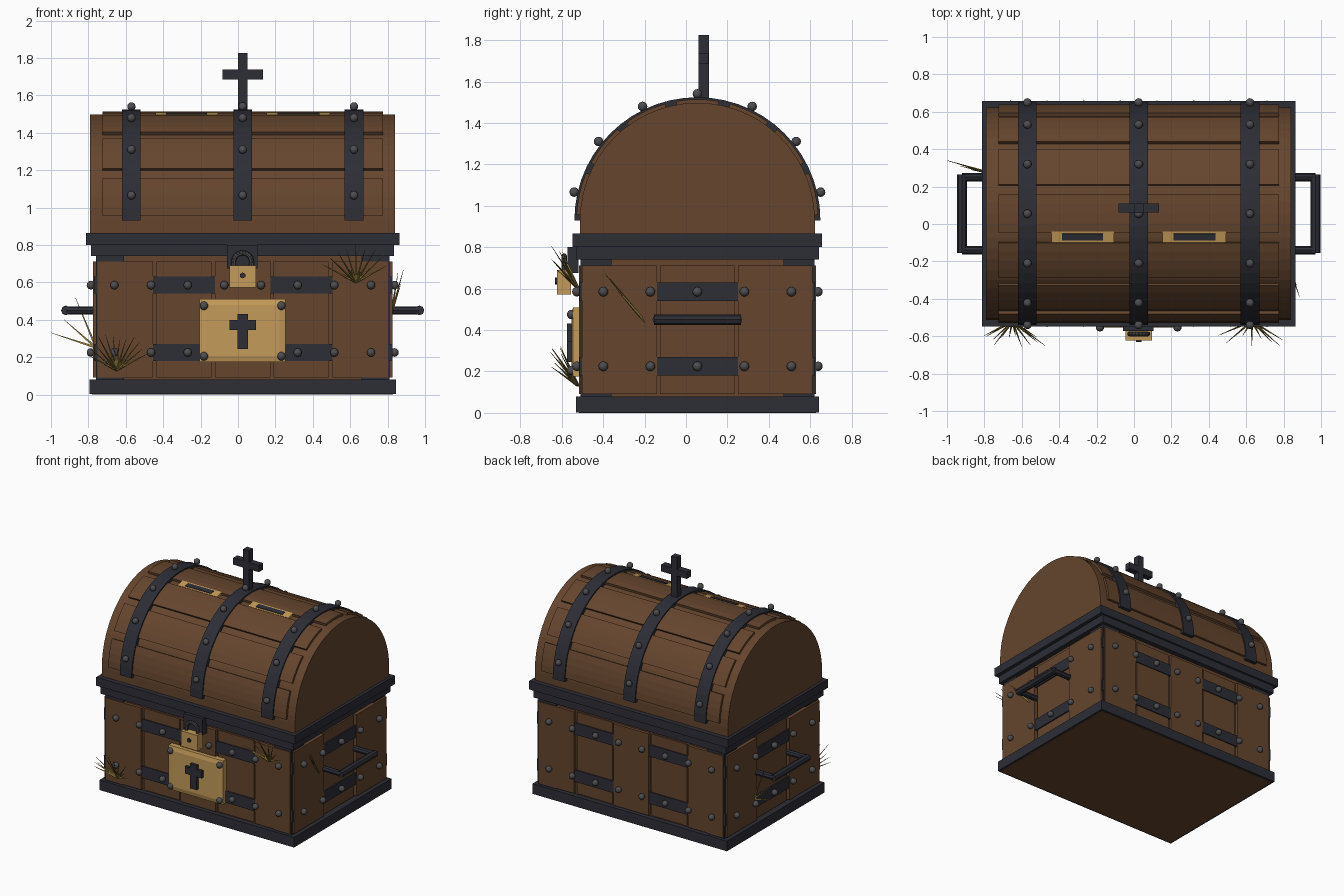
import bpy, bmesh, math, random
from mathutils import Vector, Matrix

random.seed(4)
old = bpy.data.objects.get("Cube")
if old:
    bpy.data.objects.remove(old)

CX, CY, LID_Z = 0.025, 0.055, 0.93   # chest centre and lid arch axis


def material(name, rgb):
    m = bpy.data.materials.new(name)
    m.use_nodes = True
    m.diffuse_color = (*rgb, 1)
    m.node_tree.nodes["Principled BSDF"].inputs["Base Color"].default_value = (*rgb, 1)
    return m


WOOD = material("brown wood", (0.13, 0.06, 0.027))
IRON = material("dark iron", (0.026, 0.027, 0.037))
GOLD = material("pale gold", (0.56, 0.33, 0.10))
STEEL = material("grey steel", (0.075, 0.075, 0.08))
STRAW = material("dry straw", (0.27, 0.19, 0.04))


def finish(name, bm, mat, smooth=False):
    bmesh.ops.recalc_face_normals(bm, faces=bm.faces)
    for f in bm.faces:
        f.smooth = smooth
    me = bpy.data.meshes.new(name)
    bm.to_mesh(me)
    bm.free()
    me.materials.append(mat)
    ob = bpy.data.objects.new(name, me)
    bpy.context.collection.objects.link(ob)
    return ob


def add_box(bm, lo, hi):
    lo, hi = Vector(lo), Vector(hi)
    mid, size = (lo + hi) / 2, hi - lo
    return bmesh.ops.create_cube(bm, size=1, matrix=Matrix.Translation(mid) @ Matrix.Diagonal((*size, 1)))


def boxes(name, spans, mat):
    bm = bmesh.new()
    for lo, hi in spans:
        add_box(bm, lo, hi)
    return finish(name, bm, mat)


def slab(name, hx, hy, z0, z1, mat):
    return boxes(name, [((CX - hx, CY - hy, z0), (CX + hx, CY + hy, z1))], mat)


def prism(bm, profile, x0, x1):
    """Extrude a closed y,z profile along x."""
    face = bm.faces.new([bm.verts.new((x0, y, z)) for y, z in profile])
    out = bmesh.ops.extrude_face_region(bm, geom=[face])
    moved = [v for v in out["geom"] if isinstance(v, bmesh.types.BMVert)]
    bmesh.ops.translate(bm, verts=moved, vec=(x1 - x0, 0, 0))


def arc(r, a0, a1, n):
    angles = [math.radians(a0 + (a1 - a0) * i / n) for i in range(n + 1)]
    return [(CY + r * math.cos(a), LID_Z + r * math.sin(a)) for a in angles]


def band(bm, x0, x1, r0, r1, a0, a1, n):
    prism(bm, arc(r1, a0, a1, n) + arc(r0, a1, a0, n), x0, x1)


def rod(bm, a, b, r0, r1, sides):
    a, b = Vector(a), Vector(b)
    d = b - a
    m = Matrix.Translation((a + b) / 2) @ d.to_track_quat("Z", "Y").to_matrix().to_4x4()
    bmesh.ops.create_cone(bm, cap_ends=True, segments=sides, radius1=r0, radius2=r1, depth=d.length, matrix=m)


# Body core and iron frame
slab("bottom_board", 0.805, 0.572, 0, 0.07, WOOD)
slab("base_trim", 0.82, 0.587, 0.003, 0.08, IRON)
slab("body_core", 0.77, 0.55, 0.07, 0.75, WOOD)
slab("lower_collar", 0.81, 0.587, 0.74, 0.80, IRON)
slab("upper_collar", 0.8375, 0.6025, 0.80, 0.865, IRON)
posts = []
for sx in (-1, 1):
    for sy in (-1, 1):
        x, y = CX + sx * 0.71, CY + sy * 0.49
        posts.append(((x - 0.075, y - 0.075, 0.07), (x + 0.075, y + 0.075, 0.75)))
boxes("corner_posts", posts, IRON)

# Body planks: every second one sits behind the iron bands
planks = []
for s in (-1, 1):
    for i in range(5):
        x = CX + (i - 2) * 0.314
        out = 0.572 if i % 2 == 0 else 0.56
        ys = sorted((CY + s * 0.53, CY + s * out))
        planks.append(((x - 0.148, ys[0], 0.09), (x + 0.148, ys[1], 0.712)))
    for i in range(3):
        y = CY + (i - 1) * 0.376
        out = 0.80 if i % 2 == 0 else 0.785
        xs = sorted((CX + s * 0.75, CX + s * out))
        planks.append(((xs[0], y - 0.18, 0.09), (xs[1], y + 0.18, 0.712)))
boxes("body_planks", planks, WOOD)
for label, z in (("lower", 0.225), ("upper", 0.585)):
    slab(label + "_body_band", 0.795, 0.568, z - 0.045, z + 0.045, IRON)

# Lid shell, curved planks and straps
bm = bmesh.new()
prism(bm, [(CY + 0.567, 0.86)] + arc(0.567, 0, 180, 28) + [(CY - 0.567, 0.86)], CX - 0.815, CX + 0.815)
finish("lid_shell", bm, WOOD)

STEP = 180 / 7
bm = bmesh.new()
for i in range(7):
    mid = STEP * (i + 0.5)
    band(bm, CX - 0.75, CX + 0.75, 0.55, 0.584, mid - 10.2, mid + 10.2, 4)
finish("lid_planks", bm, WOOD)

STRAPS = [CX - 0.595, CX, CX + 0.595]
bm = bmesh.new()
for x in STRAPS:
    band(bm, x - 0.05, x + 0.05, 0.555, 0.594, 0, 180, 28)
finish("lid_straps", bm, IRON)

# Rivets on the straps, the body bands and the lock plate
spots = []
for x in STRAPS:
    for i in range(7):
        a = math.radians(STEP * (i + 0.5))
        spots.append((x, CY + 0.61 * math.cos(a), LID_Z + 0.61 * math.sin(a)))
for z in (0.225, 0.585):
    for s in (-1, 1):
        spots += [(CX + (i - 3.5) * 0.196, CY + s * 0.582, z) for i in range(8)]
        spots += [(CX + s * 0.812, CY + (i - 2) * 0.227, z) for i in range(5)]
spots += [(CX + sx * 0.207, -0.552, 0.34 + sz * 0.135) for sx in (-1, 1) for sz in (-1, 1)]
bm = bmesh.new()
for p in spots:
    bmesh.ops.create_uvsphere(bm, u_segments=10, v_segments=8, radius=0.023, matrix=Matrix.Translation(p))
finish("rivets", bm, STEEL, smooth=True)

# Side handles
for label, s in (("left", 1), ("right", -1)):
    bm = bmesh.new()
    wall, grip = CX + s * 0.77, CX + s * 0.945
    for y in (-0.14, 0.25):
        rod(bm, (wall, y, 0.45), (grip, y, 0.45), 0.022, 0.022, 8)
    rod(bm, (grip, -0.155, 0.45), (grip, 0.265, 0.45), 0.026, 0.026, 8)
    finish(label + "_handle", bm, IRON)

# Lock plate with inlaid cross
bm = bmesh.new()
add_box(bm, (-0.205, -0.545, 0.175), (0.255, -0.50, 0.51))
front = min(bm.faces, key=lambda f: f.calc_center_median().y)
bmesh.ops.inset_individual(bm, faces=[front], thickness=0.045)
bmesh.ops.translate(bm, verts=front.verts, vec=(0, -0.008, 0))
finish("lock_plate", bm, GOLD)
boxes("plate_cross", [((-0.002, -0.575, 0.245), (0.053, -0.54, 0.432)),
                      ((-0.045, -0.574, 0.345), (0.095, -0.54, 0.40))], IRON)

# Padlock with hasp and shackle
boxes("hasp", [((-0.058, -0.572, 0.675), (0.103, -0.52, 0.80))], IRON)
boxes("padlock", [((-0.045, -0.622, 0.572), (0.095, -0.555, 0.69))], GOLD)
bm = bmesh.new()
rod(bm, (CX, -0.61, 0.637), (CX, -0.632, 0.637), 0.016, 0.016, 6)
finish("keyhole", bm, IRON)
bm = bmesh.new()
ring = [Vector((CX + 0.048 * math.cos(a), -0.588, 0.71 + 0.048 * math.sin(a)))
        for a in (math.pi * i / 10 for i in range(11))]
ring = [ring[0] - Vector((0, 0, 0.03))] + ring + [ring[-1] - Vector((0, 0, 0.03))]
for a, b in zip(ring, ring[1:]):
    rod(bm, a, b, 0.013, 0.013, 8)
finish("shackle", bm, STEEL)

# Roof cross
boxes("roof_cross", [((0.0, 0.06, 1.50), (0.05, 0.11, 1.825)),
                     ((-0.083, 0.061, 1.685), (0.133, 0.109, 1.737))], IRON)

# Coin slots set in the lid gap
for label, x, half in (("left", 0.323, 0.17), ("right", -0.275, 0.167)):
    a = math.radians(102.3)
    for part, hx, w, r, mat in (("plate", half, 0.062, 0.572, GOLD), ("opening", half - 0.058, 0.036, 0.576, IRON)):
        bm = bmesh.new()
        place = Matrix.Translation((x, CY + r * math.cos(a), LID_Z + r * math.sin(a)))
        turn = Matrix.Rotation(a - math.pi / 2, 4, "X")
        bmesh.ops.create_cube(bm, size=1, matrix=place @ turn @ Matrix.Diagonal((2 * hx, w, 0.024, 1)))
        finish(f"{label}_coin_slot_{part}", bm, mat)

# Straw tufts: blades fan out from a base point
def tuft(name, base, tips):
    bm = bmesh.new()
    for tip in tips:
        rod(bm, base, tip, 0.008, 0.001, 3)
    finish(name, bm, STRAW)


def fan(base, count, reach):
    tips = []
    for i in range(count):
        t = math.radians(-62 + 124 * i / (count - 1))
        size = reach * random.uniform(0.8, 1.05)
        tips.append((base[0] + size * math.sin(t), base[1] - random.uniform(0.07, 0.14),
                     base[2] + size * math.cos(t)))
    return tips


low, high = (-0.65, -0.52, 0.13), (0.63, -0.52, 0.60)
tuft("front_low_straw", low, fan(low, 12, 0.20))
tuft("front_high_straw", high, fan(high, 9, 0.20))
tuft("right_side_straw", (-0.76, 0.27, 0.25),
     [(-1.0, 0.34, 0.33), (-0.93, 0.31, 0.40), (-0.87, 0.29, 0.52)])
tuft("left_side_straw", (0.82, -0.2, 0.44),
     [(0.885, -0.39, 0.67), (0.855, -0.37, 0.65), (0.87, -0.33, 0.59)])
